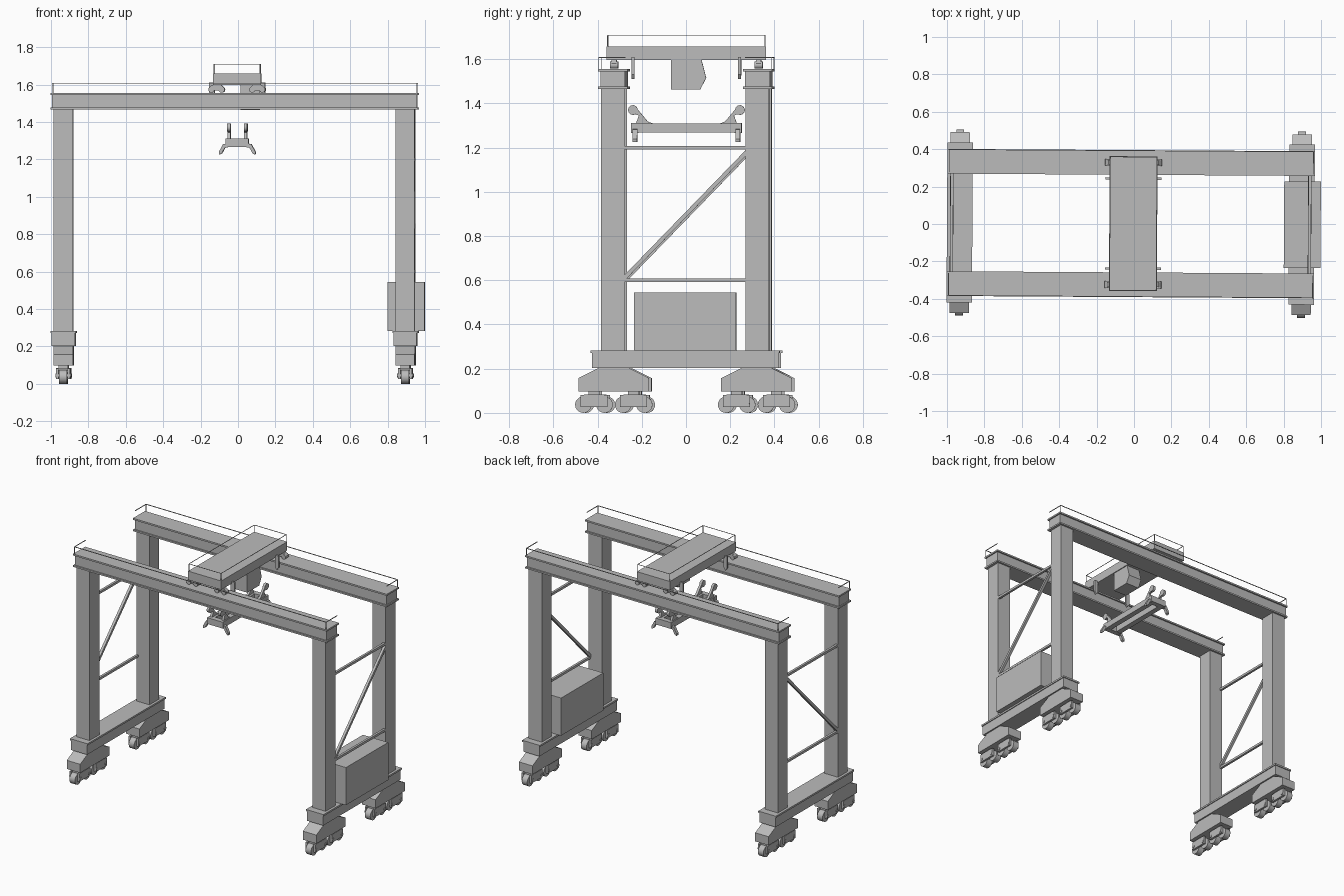
import bpy, bmesh, math
from mathutils import Matrix, Vector

if "Cube" in bpy.data.objects:
    bpy.data.objects.remove(bpy.data.objects["Cube"])

TURN = Matrix.Translation((0, 0.002, 0)) @ Matrix.Rotation(math.radians(-0.36), 4, 'Z')
grey = bpy.data.materials.new("plain_grey")
grey.diffuse_color = (0.5, 0.5, 0.5, 1)
grey.use_nodes = True
grey.node_tree.nodes["Principled BSDF"].inputs["Base Color"].default_value = grey.diffuse_color


def finish(name, bm, smooth=False):
    bmesh.ops.recalc_face_normals(bm, faces=bm.faces)
    me = bpy.data.meshes.new(name)
    bm.to_mesh(me)
    bm.free()
    me.materials.append(grey)
    ob = bpy.data.objects.new(name, me)
    bpy.context.collection.objects.link(ob)
    ob.matrix_world = TURN
    if smooth:
        bpy.ops.object.select_all(action='DESELECT')
        ob.select_set(True)
        bpy.context.view_layer.objects.active = ob
        bpy.ops.object.shade_smooth_by_angle(angle=math.radians(35))
    return ob


def box(bm, x0, x1, y0, y1, z0, z1):
    m = Matrix.Translation(((x0 + x1) / 2, (y0 + y1) / 2, (z0 + z1) / 2)) \
        @ Matrix.Diagonal((x1 - x0, y1 - y0, z1 - z0, 1))
    bmesh.ops.create_cube(bm, size=1, matrix=m)


def prism(bm, pts, a0, a1, axis='X'):
    """Extrude a (y,z) profile along X, or an (x,z) profile along Y."""
    at = (lambda p, a: (a, p[0], p[1])) if axis == 'X' else (lambda p, a: (p[0], a, p[1]))
    lo = [bm.verts.new(at(p, a0)) for p in pts]
    hi = [bm.verts.new(at(p, a1)) for p in pts]
    bm.faces.new(lo)
    bm.faces.new(hi[::-1])
    n = len(pts)
    for i in range(n):
        bm.faces.new((lo[i], hi[i], hi[(i + 1) % n], lo[(i + 1) % n]))


def disc(bm, c, r, w, axis='X', n=20):
    rot = Matrix.Rotation(math.pi / 2, 4, 'Y' if axis == 'X' else 'X')
    bmesh.ops.create_cone(bm, cap_ends=True, segments=n, radius1=r, radius2=r, depth=w,
                          matrix=Matrix.Translation(c) @ rot)


def bar(bm, a, b, t):
    a, b = Vector(a), Vector(b)
    d = b - a
    m = Matrix.Translation((a + b) / 2) @ d.to_track_quat('Z', 'Y').to_matrix().to_4x4() \
        @ Matrix.Diagonal((t, t, d.length, 1))
    bmesh.ops.create_cube(bm, size=1, matrix=m)


XL, XR, YB = -0.932, 0.896, 0.327

for side, s in (("front", -1), ("back", 1)):
    # main girder: box web between two flanges
    y = s * YB
    bm = bmesh.new()
    box(bm, -0.993, 0.957, y - 0.056, y + 0.056, 1.477, 1.545)
    for z in (1.466, 1.545):
        box(bm, -1.0, 0.965, y - 0.066, y + 0.066, z, z + 0.011)
    finish(side + "_girder", bm)
    # thin walkway handrail on the outer edge, returned at both ends
    bm = bmesh.new()
    yo, yi = s * 0.39, s * 0.27
    path = [(-0.99, yi), (-0.99, yo), (0.957, yo), (0.957, yi)]
    for p, q in zip(path, path[1:]):
        bar(bm, (*p, 1.607), (*q, 1.607), 0.004)
    for p in path[1:3]:
        bar(bm, (*p, 1.556), (*p, 1.607), 0.003)
    finish(side + "_handrail", bm)

for side, x, out in (("left", XL, -1), ("right", XR, 1)):
    # legs
    for end, s in (("front", -1), ("back", 1)):
        bm = bmesh.new()
        box(bm, x - 0.051, x + 0.051, s * YB - 0.053, s * YB + 0.053, 0.28, 1.467)
        finish(f"{side}_{end}_leg", bm)
    # sill beam with top flange
    bm = bmesh.new()
    box(bm, x - 0.062, x + 0.062, -0.422, 0.422, 0.203, 0.271)
    box(bm, x - 0.068, x + 0.068, -0.428, 0.428, 0.271, 0.283)
    finish(side + "_sill_beam", bm)
    # bracing
    bm = bmesh.new()
    bx = x + out * 0.043
    for z in (0.6, 1.2):
        bar(bm, (bx, -0.28, z), (bx, 0.28, z), 0.016)
    bar(bm, (bx, -0.278, 0.607), (bx, 0.278, 1.18), 0.018)
    finish(side + "_bracing", bm)

    for end, s in (("front", -1), ("back", 1)):
        # equalizer beam above the wheel trucks
        yc = s * 0.323
        bm = bmesh.new()
        prof = [(-0.16, 0.097), (0.16, 0.097), (0.16, 0.157), (0.061, 0.207),
                (-0.061, 0.207), (-0.16, 0.157)]
        prism(bm, [(yc + p, z) for p, z in prof], x - 0.052, x + 0.052)
        finish(f"{side}_{end}_equalizer", bm)
        # two trucks, two wheels each
        bm, wheels = bmesh.new(), bmesh.new()
        for t in (-0.09, 0.09):
            yt = yc + t
            box(bm, x - 0.025, x + 0.025, yt - 0.025, yt + 0.025, 0.076, 0.1)
            box(bm, x - 0.038, x + 0.038, yt - 0.045, yt + 0.045, 0.072, 0.084)
            for e in (-1, 1):
                a, b = sorted((x + e * 0.024, x + e * 0.038))
                box(bm, a, b, yt - 0.061, yt + 0.061, 0.027, 0.082)
                disc(wheels, (x, yt + e * 0.048, 0.037), 0.037, 0.042)
                disc(wheels, (x, yt + e * 0.048, 0.045), 0.01, 0.084, n=12)
        finish(f"{side}_{end}_trucks", bm)
        finish(f"{side}_{end}_wheels", wheels, True)

# power house on the right sill
bm = bmesh.new()
box(bm, 0.802, 0.998, -0.231, 0.231, 0.283, 0.545)
finish("power_house", bm)

# trolley frame
TX = -0.004
bm = bmesh.new()
box(bm, TX - 0.128, TX + 0.128, -0.36, 0.36, 1.597, 1.658)
finish("trolley_frame", bm)

# trolley trucks and wheels on the girders
bm, wheels = bmesh.new(), bmesh.new()
for sx in (-1, 1):
    for sy in (-1, 1):
        cx, cy = TX + sx * 0.109, sy * YB
        prism(bm, [(cx - 0.042, 1.567), (cx + 0.042, 1.567), (cx + 0.042, 1.58),
                   (cx + 0.025, 1.598), (cx - 0.025, 1.598), (cx - 0.042, 1.58)],
              cy - 0.012, cy + 0.012, 'Y')
        for e in (-1, 1):
            disc(wheels, (cx + e * 0.027, cy, 1.573), 0.016, 0.036, 'Y', 16)
finish("trolley_trucks", bm)
finish("trolley_wheels", wheels, True)

# trolley handrail
bm = bmesh.new()
c = [(TX - 0.124, -0.356), (TX + 0.124, -0.356), (TX + 0.124, 0.356), (TX - 0.124, 0.356)]
for i in range(4):
    bar(bm, (*c[i], 1.708), (*c[(i + 1) % 4], 1.708), 0.003)
    bar(bm, (*c[i], 1.658), (*c[i], 1.708), 0.003)
finish("trolley_handrail", bm)

# hanging rope brackets
bm = bmesh.new()
for sx in (-1, 1):
    for sy in (-1, 1):
        cx, cy = TX + sx * 0.135, sy * 0.241
        prism(bm, [(cx - 0.014, 1.61), (cx + 0.014, 1.61), (cx + 0.014, 1.53),
                   (cx, 1.51), (cx - 0.014, 1.53)], cy - 0.006, cy + 0.006, 'Y')
finish("rope_brackets", bm)

# operator cab
bm = bmesh.new()
prism(bm, [(-0.068, 1.6), (0.068, 1.6), (0.09, 1.515), (0.063, 1.464), (-0.068, 1.464)],
      0.015, 0.118)
finish("operator_cab", bm)

# spreader: twin beams, end beams, sheave arms and corner guides
SX = -0.003
bm, sheaves = bmesh.new(), bmesh.new()
for e in (-1, 1):
    a, b = sorted((SX + e * 0.022, SX + e * 0.06))
    box(bm, a, b, -0.24, 0.24, 1.268, 1.31)
for s in (-1, 1):
    a, b = sorted((s * 0.215, s * 0.25))
    box(bm, SX - 0.061, SX + 0.061, a, b, 1.267, 1.311)
    for e in (-1, 1):
        cx = SX + e * 0.045
        prism(bm, [(s * 0.14, 1.305), (s * 0.23, 1.305), (s * 0.215, 1.345), (s * 0.255, 1.36),
                   (s * 0.228, 1.382), (s * 0.175, 1.318)], cx - 0.008, cx + 0.008)
        disc(sheaves, (cx, s * 0.242, 1.37), 0.022, 0.018, n=16)
        prism(bm, [(SX + e * p, z) for p, z in ((0.05, 1.285), (0.075, 1.282), (0.098, 1.24),
                   (0.096, 1.225), (0.082, 1.232), (0.066, 1.262), (0.05, 1.265))],
              s * 0.222, s * 0.243, 'Y')
finish("spreader", bm)
finish("spreader_sheaves", sheaves, True)
